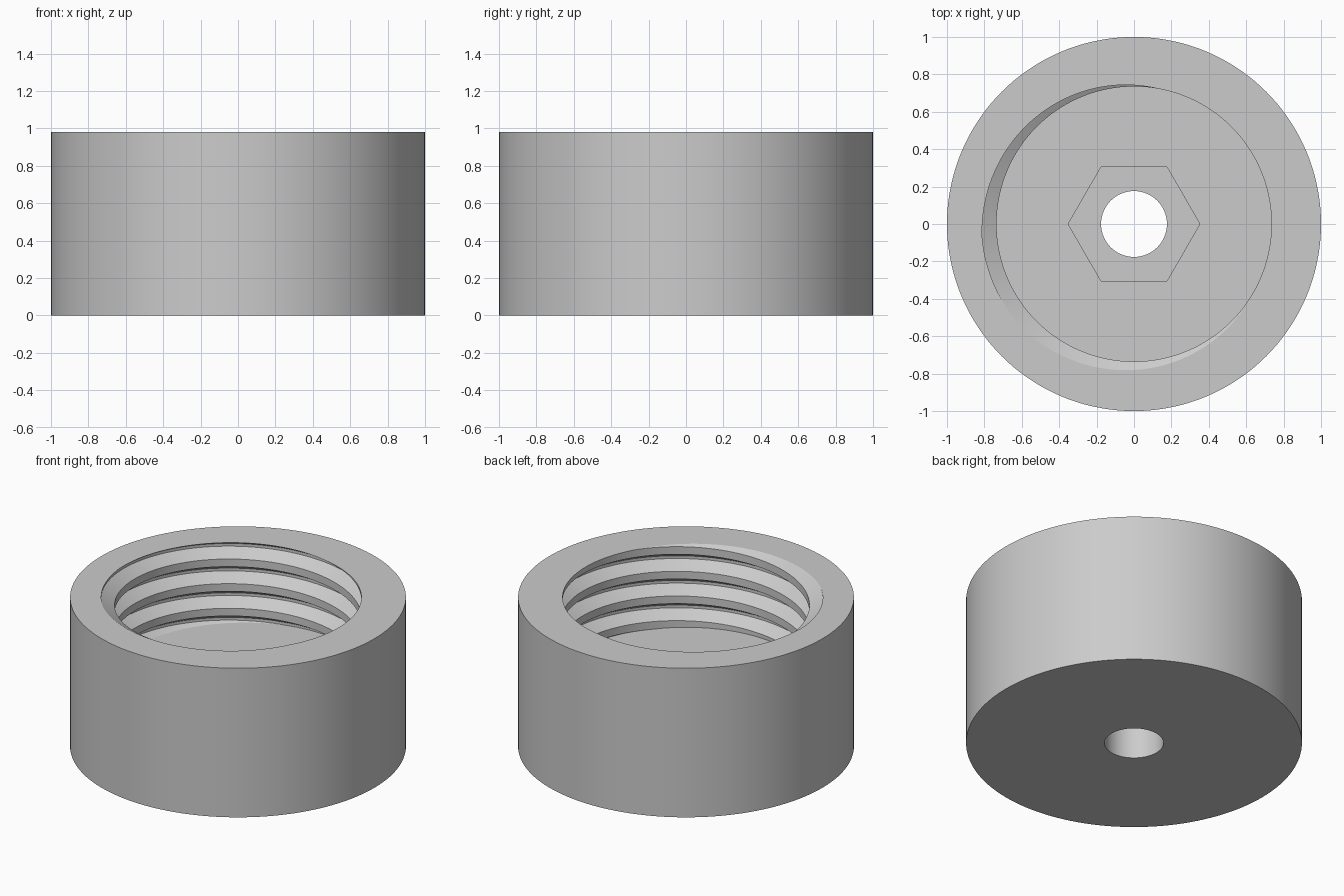
import bpy, bmesh
from math import cos, sin, pi, radians

cube = bpy.data.objects.get("Cube")
if cube:
    bpy.data.objects.remove(cube)

# Main dimensions
HEIGHT, FLOOR, POCKET = 0.98, 0.44, 0.22
OUTER_R, BORE_R, GROOVE_R = 1.0, 0.735, 0.815
HEX_R, HOLE_R = 0.352, 0.176
PITCH, SEGMENTS = 0.162, 144
# Groove section: height offset from the groove centre, radius
SECTION = [(-0.056, BORE_R), (-0.009, GROOVE_R), (0.009, GROOVE_R), (0.056, BORE_R)]
GROOVE_ANGLE = 205  # where the groove centre leaves through the rim

bm = bmesh.new()


def ring(radius, z, sides):
    return [bm.verts.new((radius * cos(2 * pi * i / sides),
                          radius * sin(2 * pi * i / sides), z)) for i in range(sides)]


def wall(radius, low, high, sides):
    """Upright open tube."""
    a, b = ring(radius, low, sides), ring(radius, high, sides)
    for i in range(sides):
        j = (i + 1) % sides
        bm.faces.new((a[i], a[j], b[j], b[i]))


def cap(z):
    """Flat face filling between all open loops at one height."""
    rim = [e for e in bm.edges if e.is_boundary
           and all(abs(v.co.z - z) < 1e-4 for v in e.verts)]
    bmesh.ops.triangle_fill(bm, edges=rim, use_beauty=True, normal=(0, 0, 1))


# Threaded bore: right-handed helical grid, trimmed at the floor and the rim
columns = []
for i in range(SEGMENTS + 1):
    angle = 2 * pi * i / SEGMENTS
    lead = HEIGHT + PITCH * (angle - radians(GROOVE_ANGLE)) / (2 * pi)
    columns.append([bm.verts.new((r * cos(angle), r * sin(angle), lead + turn * PITCH + dz))
                    for turn in range(-5, 3) for dz, r in SECTION])
for a, b in zip(columns, columns[1:]):
    for k in range(len(a) - 1):
        bm.faces.new((a[k], b[k], b[k + 1], a[k + 1]))
bmesh.ops.remove_doubles(bm, verts=bm.verts[:], dist=1e-5)
for z, side in ((HEIGHT, 1), (FLOOR, -1)):
    bmesh.ops.bisect_plane(bm, geom=bm.verts[:] + bm.edges[:] + bm.faces[:], dist=1e-5,
                           plane_co=(0, 0, z), plane_no=(0, 0, side), clear_outer=True)

# Outer wall, hexagonal pocket and through hole
wall(OUTER_R, 0, HEIGHT, SEGMENTS)
wall(HEX_R, POCKET, FLOOR, 6)
wall(HOLE_R, 0, POCKET, 64)

# Rim, bore floor, pocket floor and underside
for level in (HEIGHT, FLOOR, POCKET, 0):
    cap(level)
bmesh.ops.recalc_face_normals(bm, faces=bm.faces[:])

mesh = bpy.data.meshes.new("threaded_cap")
bm.to_mesh(mesh)
bm.free()
body = bpy.data.objects.new("threaded_cap", mesh)
bpy.context.collection.objects.link(body)

# Plain grey material
grey = bpy.data.materials.new("light_grey")
grey.use_nodes = True
grey.diffuse_color = (0.6, 0.6, 0.6, 1)
grey.node_tree.nodes["Principled BSDF"].inputs["Base Color"].default_value = (0.6, 0.6, 0.6, 1)
mesh.materials.append(grey)

# Smooth round walls, crisp edges
bpy.ops.object.select_all(action='DESELECT')
body.select_set(True)
bpy.context.view_layer.objects.active = body
bpy.ops.object.shade_smooth_by_angle(angle=radians(25))
